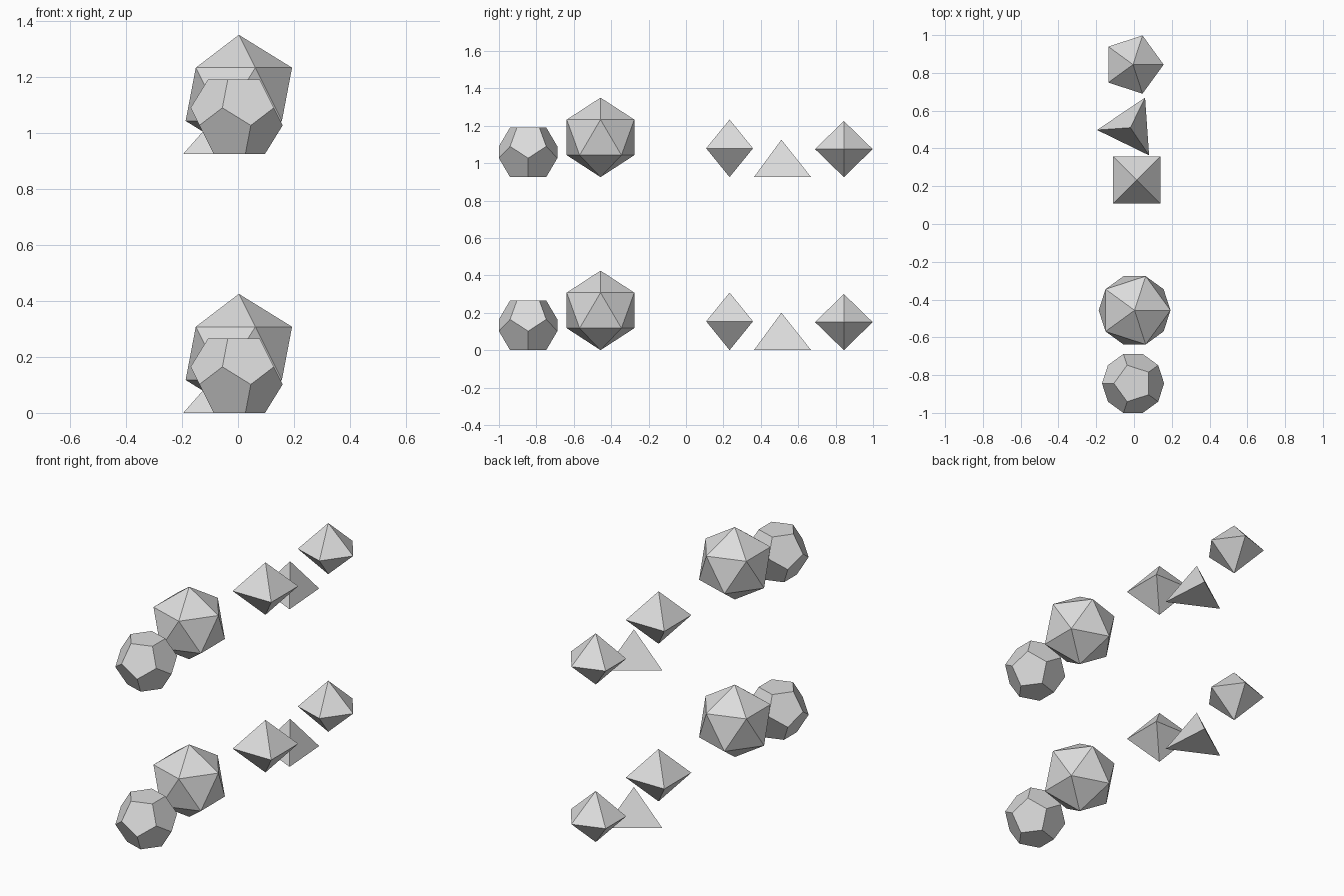
import bpy
import bmesh
from math import cos, sin, pi, radians, sqrt

cube = bpy.data.objects.get("Cube")
if cube:
    bpy.data.objects.remove(cube, do_unlink=True)

# One pale grey for everything
GREY = (0.72, 0.72, 0.72, 1.0)
grey = bpy.data.materials.new("pale_grey")
grey.use_nodes = True
grey.diffuse_color = GREY
grey.node_tree.nodes["Principled BSDF"].inputs["Base Color"].default_value = GREY


def ring(sides, radius, z, turn=0):
    """Corners of a level regular polygon, first corner at turn degrees."""
    return [(radius * cos(radians(turn) + 2 * pi * i / sides),
             radius * sin(radians(turn) + 2 * pi * i / sides), z)
            for i in range(sides)]


def solid(name, corners):
    """Flat-faced convex solid through the corners, with coplanar faces merged."""
    bm = bmesh.new()
    for co in corners:
        bm.verts.new(co)
    bmesh.ops.convex_hull(bm, input=bm.verts[:])
    bmesh.ops.dissolve_limit(bm, angle_limit=radians(1),
                             verts=bm.verts[:], edges=bm.edges[:])
    bmesh.ops.recalc_face_normals(bm, faces=bm.faces[:])
    mesh = bpy.data.meshes.new(name)
    bm.to_mesh(mesh)
    bm.free()
    mesh.materials.append(grey)
    return mesh


def bipyramid(sides, radius, half_height, turn=0):
    return (ring(sides, radius, 0, turn)
            + [(0, 0, half_height), (0, 0, -half_height)])


def icosahedron(r):
    flat, level = 2 * r / sqrt(5), r / sqrt(5)
    return ([(0, 0, r), (0, 0, -r)]
            + ring(5, flat, level) + ring(5, flat, -level, 180))


def dodecahedron(inradius):
    edge = inradius / 1.1135
    cap, belt, level = 0.8507 * edge, 1.3764 * edge, 0.2629 * edge
    return (ring(5, cap, inradius, 180) + ring(5, belt, level, 180)
            + ring(5, belt, -level) + ring(5, cap, -inradius))


# Each solid: name, corners, centre
solids = [
    ("dodecahedron", dodecahedron(0.133), (-0.005, -0.844, 0.133)),
    ("icosahedron", icosahedron(0.2125), (0.003, -0.457, 0.2125)),
    ("octahedron", bipyramid(4, 0.177, 0.154, 45), (0.015, 0.233, 0.154)),
    ("tetrahedron", ring(3, 0.177, 0, 64) + [(0, 0, 0.2)], (-0.019, 0.51, 0)),
    ("pentagonal_bipyramid", bipyramid(5, 0.162, 0.15), (-0.005, 0.844, 0.15)),
]

# Two identical rows, one above the other
ROW_GAP = 0.925
for name, corners, (x, y, z) in solids:
    mesh = solid(name, corners)
    for row, lift in (("lower", 0), ("upper", ROW_GAP)):
        obj = bpy.data.objects.new(f"{row}_{name}", mesh)
        obj.location = (x, y, z + lift)
        bpy.context.collection.objects.link(obj)
